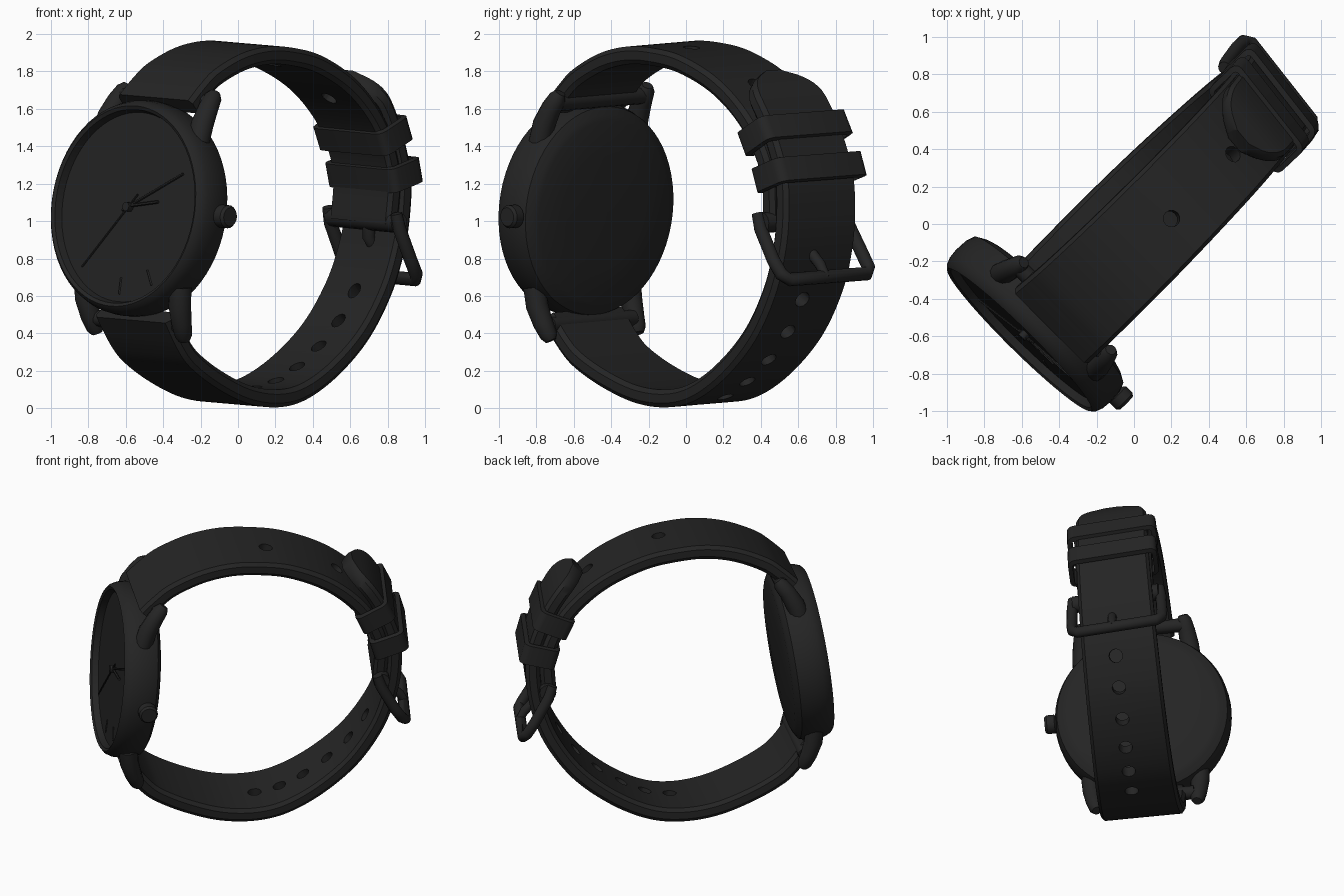
import bpy, bmesh, math
from mathutils import Vector, Matrix

if "Cube" in bpy.data.objects:
    bpy.data.objects.remove(bpy.data.objects["Cube"])

mat = bpy.data.materials.new("matte black")
mat.diffuse_color = (0.018, 0.018, 0.018, 1)
mat.use_nodes = True
mat.node_tree.nodes["Principled BSDF"].inputs["Base Color"].default_value = mat.diffuse_color

# working frame: u = depth through the wrist, v = across the strap, z = up
WORLD = (Matrix.Rotation(math.radians(45), 4, 'Z') @ Matrix.Translation((0, 0, 1))
         @ Matrix.Rotation(math.radians(3.5), 4, 'X') @ Matrix.Translation((0, 0, -1)))
PITCH = Matrix.Translation((-0.865, 0, 1.08)) @ Matrix.Rotation(math.radians(6.5), 4, 'Y')


def P(u, v, z):
    """Point on the strap, which twists slightly towards the buckle."""
    return Vector((u - 0.12 * v * min(max(u, 0), 1), -v - 0.035, z))


def C(v, z, s):
    """Point in the tilted case frame; s is depth behind the rim."""
    return PITCH @ Vector((s, -v, z))


def finish(name, bm, angle=35):
    bmesh.ops.recalc_face_normals(bm, faces=bm.faces[:])
    bm.transform(WORLD)
    me = bpy.data.meshes.new(name)
    bm.to_mesh(me)
    bm.free()
    me.materials.append(mat)
    ob = bpy.data.objects.new(name, me)
    bpy.context.collection.objects.link(ob)
    smooth(ob, angle)
    return ob


def smooth(ob, angle=35):
    bpy.ops.object.select_all(action='DESELECT')
    ob.select_set(True)
    bpy.context.view_layer.objects.active = ob
    bpy.ops.object.shade_smooth_by_angle(angle=math.radians(angle))


def loft(bm, rings, closed=False):
    vs = [[bm.verts.new(p) for p in r] for r in rings]
    n = len(vs[0])
    for i in range(len(vs) if closed else len(vs) - 1):
        a, b = vs[i], vs[(i + 1) % len(vs)]
        for j in range(n):
            bm.faces.new((a[j], a[(j + 1) % n], b[(j + 1) % n], b[j]))
    if not closed:
        bm.faces.new(vs[0])
        bm.faces.new(vs[-1][::-1])


def tube(bm, pts, radii, ref, closed=False, sides=12):
    rings, n = [], len(pts)
    for i, p in enumerate(pts):
        a = pts[i - 1] if closed or i else p
        b = pts[(i + 1) % n] if closed or i < n - 1 else p
        t = (b - a).normalized()
        x = t.cross(ref).normalized()
        y = t.cross(x)
        r = radii[i] if isinstance(radii, (list, tuple)) else radii
        rings.append([p + (x * math.cos(k * math.tau / sides) + y * math.sin(k * math.tau / sides)) * r
                      for k in range(sides)])
    loft(bm, rings, closed)


def spline(pts, n=7):
    """Catmull-Rom samples of (u, z) points with unit tangents."""
    q = [Vector(p) for p in pts]
    q = [2 * q[0] - q[1]] + q + [2 * q[-1] - q[-2]]
    out = []
    for i in range(1, len(q) - 2):
        a, b, c, d = q[i - 1:i + 3]
        for k in range(n):
            t = k / n
            out.append(0.5 * (2 * b + (c - a) * t + (2 * a - 5 * b + 4 * c - d) * t * t
                              + (3 * b - a - 3 * c + d) * t ** 3))
    out.append(q[-2])
    m = len(out)
    return [(p, (out[min(i + 1, m - 1)] - out[max(i - 1, 0)]).normalized()) for i, p in enumerate(out)]


def strap(name, pts, w0, w1, holes, thick=0.095, tip=0.0):
    path = spline(pts)
    end = path[-1][0]
    bm = bmesh.new()
    rings = []
    for i, (p, t) in enumerate(path):
        w = w0 + (w1 - w0) * i / (len(path) - 1)
        d = (end - p).length
        if tip and d < tip:                      # rounded free end
            w *= max(0.3, math.sqrt(1 - (1 - d / tip) ** 2))
        n = Vector((-t.y, t.x))
        h, c = thick / 2, 0.02
        sec = [(-w, -h * .5), (-w, h * .5), (c - w, h), (w - c, h),
               (w, h * .5), (w, -h * .5), (w - c, -h), (c - w, -h)]
        rings.append([P(p.x + n.x * b, a, p.y + n.y * b) for a, b in sec])
    loft(bm, rings)
    ob = finish(name, bm)
    # punched holes
    bm = bmesh.new()
    for u, z in holes:
        p, t = min(path, key=lambda s: (s[0] - Vector((u, z))).length)
        n = Vector((-t.y, t.x)) * 0.1
        tube(bm, [P(p.x - n.x, 0.03, p.y - n.y), P(p.x + n.x, 0.03, p.y + n.y)], 0.045, Vector((0, 1, 0)))
    cut = finish(name + "_hole_cutter", bm)
    cut.hide_render = True
    mod = ob.modifiers.new("holes", 'BOOLEAN')
    mod.operation, mod.object, mod.solver = 'DIFFERENCE', cut, 'EXACT'
    bpy.context.view_layer.objects.active = ob
    bpy.ops.object.modifier_move_to_index(modifier=mod.name, index=0)
    bpy.ops.object.modifier_apply(modifier=mod.name)
    bpy.data.objects.remove(cut)
    smooth(ob)


# watch case with recessed dial, turned from one profile
prof = [(.001, .045), (.51, .045), (.522, .004), (.54, -.006), (.56, .012), (.575, .05), (.58, .1),
        (.576, .17), (.56, .215), (.52, .238), (.49, .248), (.3, .26), (.001, .264)]
bm = bmesh.new()
loft(bm, [[C(r * math.cos(a * math.tau / 64), r * math.sin(a * math.tau / 64), s) for a in range(64)]
          for r, s in prof])
finish("watch_case", bm)

# dial markers and hands
AX = C(0, 0, 1) - C(0, 0, 0)
bm = bmesh.new()
for k in (5, 6):
    a = k * math.tau / 12
    tube(bm, [C(r * math.sin(a), r * math.cos(a), .043) for r in (.38, .47)], .006, AX, sides=4)
finish("dial_markers", bm)
for name, a, b, r in (("minute_hand", (-.04, -.02), (.38, .2), .008),
                      ("hour_hand", (-.03, .0), (.22, .04), .009),
                      ("second_hand", (.06, .07), (-.29, -.34), .006)):
    bm = bmesh.new()
    tube(bm, [C(*a, .03), C(*b, .03)], r, AX, sides=6)
    finish(name, bm)
bm = bmesh.new()
tube(bm, [C(0, 0, .045), C(0, 0, .01)], .025, Vector((0, 1, 0)))
finish("hand_pin", bm)

# crown
bm = bmesh.new()
tube(bm, [C(v, 0, .16) for v in (.54, .565, .57, .58, .63, .645)],
     [.03, .03, .05, .062, .062, .05], Vector((0, 0, 1)), sides=20)
finish("crown", bm)

# four lugs and two strap bars
for top in (1, -1):
    for side in (1, -1):
        bm = bmesh.new()
        tube(bm, [C(v * side + .015, (z - (.02 if top > 0 else 0)) * top, s) for v, z, s in
                  ((.36, .40, .12), (.355, .5, .14), (.345, .59, .18), (.335, .65, .215), (.33, .678, .23))],
             [.062, .062, .055, .048, .03], Vector((0, 1, 0)))
        finish(("upper" if top > 0 else "lower") + ("_right" if side > 0 else "_left") + "_lug", bm, 50)
    bm = bmesh.new()
    tube(bm, [C(-.3, .6 * top, .2), C(.33, .6 * top, .2)], .045, Vector((0, 0, 1)))
    finish("upper_strap_bar" if top > 0 else "lower_strap_bar", bm)

# short buckle strap (over the top) and long holed strap (under and up the back)
strap("buckle_strap", [(-.68, 1.63), (-.59, 1.715), (-.49, 1.79), (-.3, 1.87), (-.1, 1.905), (.1, 1.895),
                       (.3, 1.855), (.53, 1.755), (.71, 1.62), (.84, 1.46), (.925, 1.25), (.92, 1.0)],
      .28, .25, [(.16, 1.89), (.6, 1.71)])
strap("hole_strap", [(-.775, .5), (-.67, .36), (-.57, .27), (-.38, .17), (-.15, .09), (.08, .067), (.29, .105),
                     (.52, .225), (.74, .41), (.9, .64), (.985, .86), (1.02, 1.06), (1.015, 1.26), (.94, 1.48),
                     (.835, 1.66), (.71, 1.775)],
      .28, .23, [(.12, .06), (.3, .11), (.46, .19), (.62, .3), (.76, .43), (.88, .6)], tip=.2)

# two keeper loops round both strap ends
for name, c, t in (("lower_keeper", (.98, 1.265), (.3, -1)), ("upper_keeper", (.885, 1.475), (.47, -1))):
    c, t = Vector(c), Vector(t).normalized()
    n = Vector((-t.y, t.x))

    def loop(hw, hn, r):
        pts = []
        for q, (sx, sy) in enumerate(((1, 1), (-1, 1), (-1, -1), (1, -1))):
            for k in range(4):
                a = (q + k / 3) * math.pi / 2
                pts.append((sx * (hw - r) + r * math.cos(a), sy * (hn - r) + r * math.sin(a)))
        return pts
    bm = bmesh.new()
    rings = []
    for o, i in zip(loop(.295, .12, .045), loop(.265, .09, .02)):
        rings.append([P(c.x + n.x * b + t.x * h, a, c.y + n.y * b + t.y * h)
                      for (a, b), h in ((o, -.065), (o, .065), (i, .072), (i, -.072))])
    loft(bm, rings, True)
    finish(name, bm)

# buckle: rounded U frame, hinge bar and tongue
half = [(.29, .9, 1.06), (.295, .925, .98), (.3, 1.02, .81), (.295, 1.07, .735), (.265, 1.095, .705)]
pts = [P(u, v, z) for v, u, z in half] + [P(u, -v, z) for v, u, z in reversed(half)]
bm = bmesh.new()
tube(bm, pts, [.032] + [.036] * 8 + [.032], Vector((.86, 0, .5)))
finish("buckle_frame", bm, 50)
bm = bmesh.new()
tube(bm, [P(.93, -.285, 1.01), P(.93, .285, 1.01)], .055, Vector((0, 0, 1)))
finish("buckle_bar", bm)
bm = bmesh.new()
tube(bm, [P(.93, .03, 1.03), P(.93, .03, .92), P(1.0, .03, .84), P(1.07, .03, .77), P(1.11, .03, .7)],
     [.04, .034, .03, .03, .025], Vector((0, 1, 0)))
finish("buckle_tongue", bm, 50)
